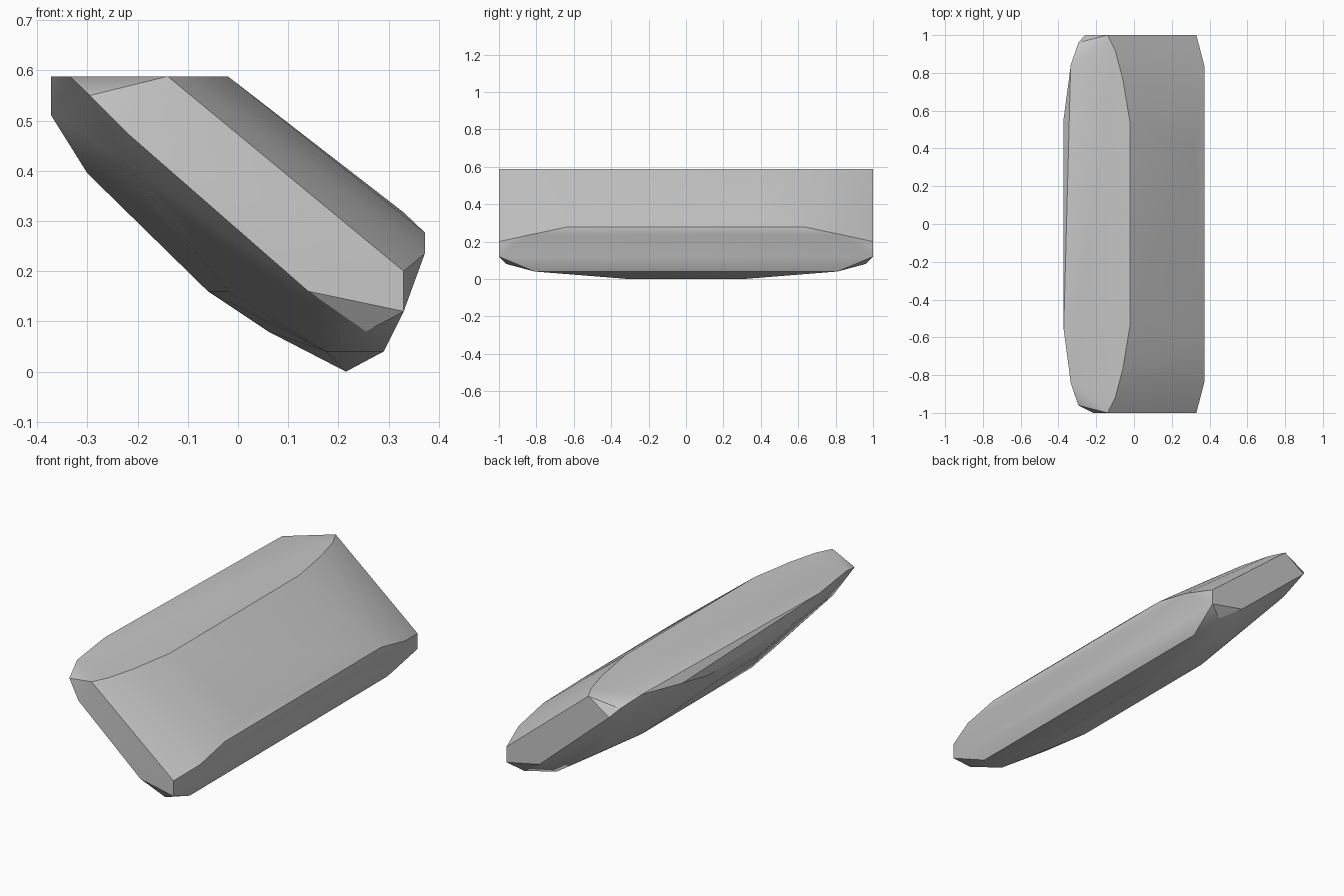
import bpy
import bmesh
import math

default_cube = bpy.data.objects.get("Cube")
if default_cube is not None:
    bpy.data.objects.remove(default_cube, do_unlink=True)


def make_material(name, color):
    material = bpy.data.materials.new(name)
    material.diffuse_color = color
    material.use_nodes = True
    shader = next(n for n in material.node_tree.nodes if n.type == "BSDF_PRINCIPLED")
    shader.inputs["Base Color"].default_value = color
    return material


def add_mirrored(mesh, corners):
    """Add every corner (x, half length, z) at the front and at the back."""
    for x, half_length, z in corners:
        for side in (-half_length, half_length):
            mesh.verts.new((x, side, z))


# Flat top facet and the cut corners beside it
top_facet = [
    (-.02, .53, .588), (-.06, .77, .588), (-.10, .92, .588),
    (-.14, 1, .588), (-.335, .84, .588), (-.295, .96, .55),
]
# Long slope and its lower shoulder
slope = [
    (.33, .40, .317), (.372, .64, .277), (.372, .84, .235), (.33, 1, .20),
]
# Lower edge and end facets
lower_edge = [
    (.33, 1, .12), (.255, .96, .08), (.29, .81, .04), (.14, 1, .16),
    (-.215, 1, .47),
]
# Bulging underside, from the middle ridge out to the ends
underside = [
    (.215, .31, 0), (.06, .30, .08), (-.06, .45, .16),
    (-.30, .17, .395), (-.372, .35, .51),
    (.175, .81, .04), (.07, .72, .10), (-.02, .70, .16), (-.23, .88, .42),
]

bm = bmesh.new()
for group in (top_facet, slope, lower_edge, underside):
    add_mirrored(bm, group)

# Corners that differ between the two ends
bm.verts.new((-.372, -.56, .588))
bm.verts.new((-.372, .56, .55))
bm.verts.new((-.26, 1, .51))

# Wrap the corners in a closed faceted skin
result = bmesh.ops.convex_hull(bm, input=bm.verts[:])
unused = {g for g in result["geom_interior"] + result["geom_unused"]
          if isinstance(g, bmesh.types.BMVert)}
bmesh.ops.delete(bm, geom=list(unused), context="VERTS")
bmesh.ops.dissolve_limit(bm, angle_limit=math.radians(1),
                         verts=bm.verts[:], edges=bm.edges[:])
bmesh.ops.recalc_face_normals(bm, faces=bm.faces[:])

mesh = bpy.data.meshes.new("faceted_stone")
bm.to_mesh(mesh)
bm.free()
stone = bpy.data.objects.new("faceted_stone", mesh)
bpy.context.collection.objects.link(stone)
mesh.materials.append(make_material("stone_grey", (.57, .57, .57, 1)))

# Soften the gentle folds, keep the hard edges
bpy.ops.object.select_all(action="DESELECT")
stone.select_set(True)
bpy.context.view_layer.objects.active = stone
bpy.ops.object.shade_smooth_by_angle(angle=math.radians(30))
